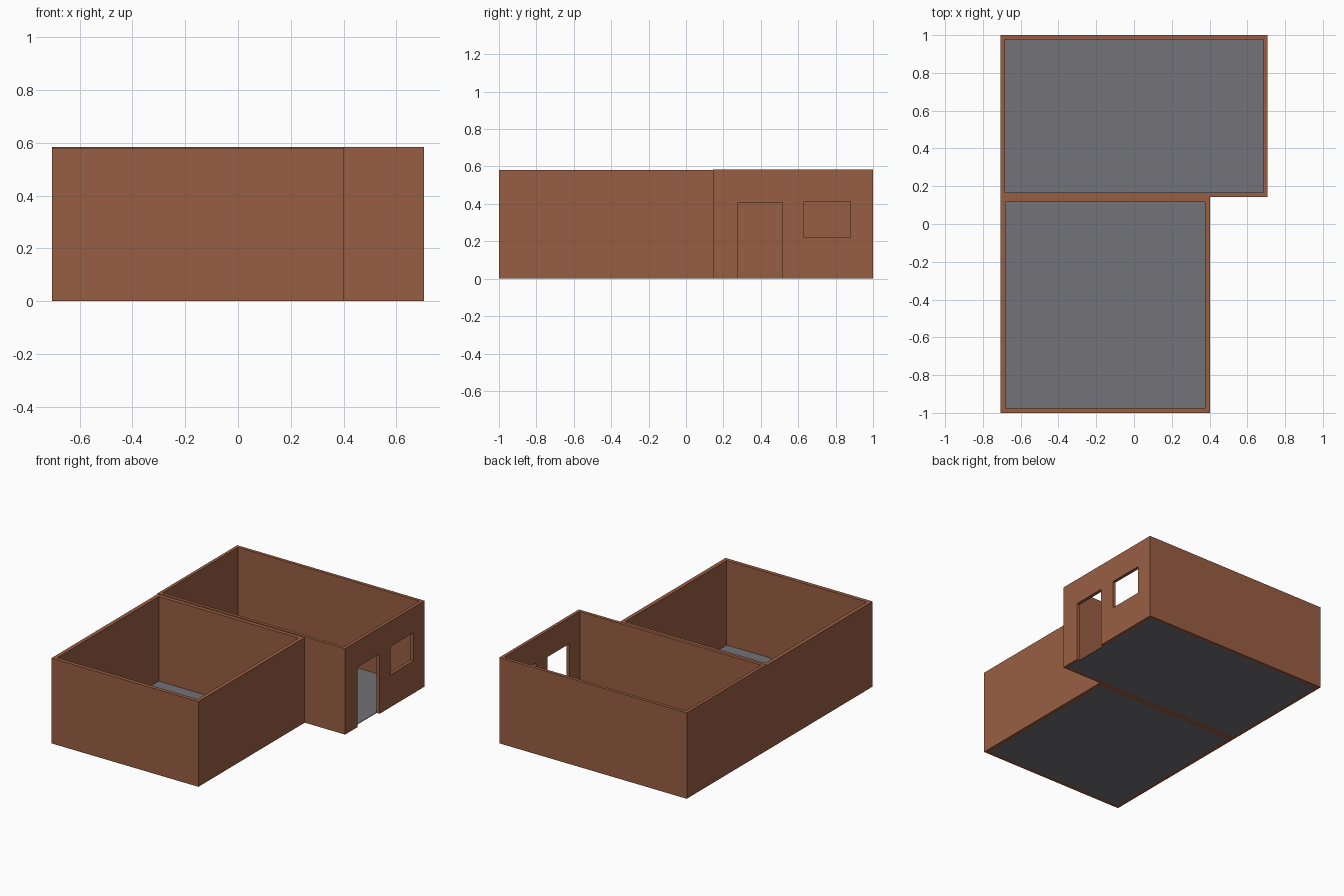
import bpy
import bmesh

if "Cube" in bpy.data.objects:
    bpy.data.objects.remove(bpy.data.objects["Cube"])


def material(name, rgb):
    mat = bpy.data.materials.new(name)
    mat.diffuse_color = (*rgb, 1.0)
    mat.use_nodes = True
    mat.node_tree.nodes["Principled BSDF"].inputs["Base Color"].default_value = mat.diffuse_color
    return mat


BRICK = material("brick_brown", (0.318, 0.112, 0.055))
GREY = material("floor_grey", (0.168, 0.171, 0.188))


def finish(name, bm, mat):
    bmesh.ops.recalc_face_normals(bm, faces=bm.faces)
    mesh = bpy.data.meshes.new(name)
    bm.to_mesh(mesh)
    bm.free()
    mesh.materials.append(mat)
    obj = bpy.data.objects.new(name, mesh)
    bpy.context.collection.objects.link(obj)
    return obj


def box(name, lo, hi, mat):
    bm = bmesh.new()
    bmesh.ops.create_cube(bm, size=1.0)
    for v in bm.verts:
        v.co = [lo[i] if v.co[i] < 0 else hi[i] for i in range(3)]
    return finish(name, bm, mat)


def walls(name, x0, x1, y0, y1, height, t):
    """Four walls as an extruded rectangular ring."""
    bm = bmesh.new()

    def ring(d):
        return [bm.verts.new(p) for p in ((x0 + d, y0 + d, 0), (x1 - d, y0 + d, 0),
                                          (x1 - d, y1 - d, 0), (x0 + d, y1 - d, 0))]
    outer, inner = ring(0), ring(t)
    faces = [bm.faces.new((outer[i], outer[(i + 1) % 4], inner[(i + 1) % 4], inner[i]))
             for i in range(4)]
    ext = bmesh.ops.extrude_face_region(bm, geom=faces, use_keep_orig=True)
    top = [g for g in ext["geom"] if isinstance(g, bmesh.types.BMVert)]
    bmesh.ops.translate(bm, verts=top, vec=(0, 0, height))
    return finish(name, bm, BRICK)


def room(name, x0, x1, y0, y1, height, t):
    box(name + "_floor", (x0 + t, y0 + t, 0), (x1 - t, y1 - t, 0.004), GREY)
    return walls(name + "_walls", x0, x1, y0, y1, height, t)


# The two adjoining open-topped rooms
room("front_room", -0.706, 0.402, -1.0, 0.144, 0.58, 0.027)
back = room("back_room", -0.706, 0.706, 0.144, 1.0, 0.585, 0.022)

# Doorway and window cut through the right wall of the back room
openings = {"doorway_cutter": (0.279, 0.515, -0.1, 0.408),
            "window_cutter": (0.632, 0.880, 0.221, 0.413)}
for name, (y0, y1, z0, z1) in openings.items():
    cutter = box(name, (0.64, y0, z0), (0.75, y1, z1), BRICK)
    cutter.hide_render = True
    cutter.hide_set(True)
    mod = back.modifiers.new(name, 'BOOLEAN')
    mod.operation = 'DIFFERENCE'
    mod.solver = 'EXACT'
    mod.object = cutter
